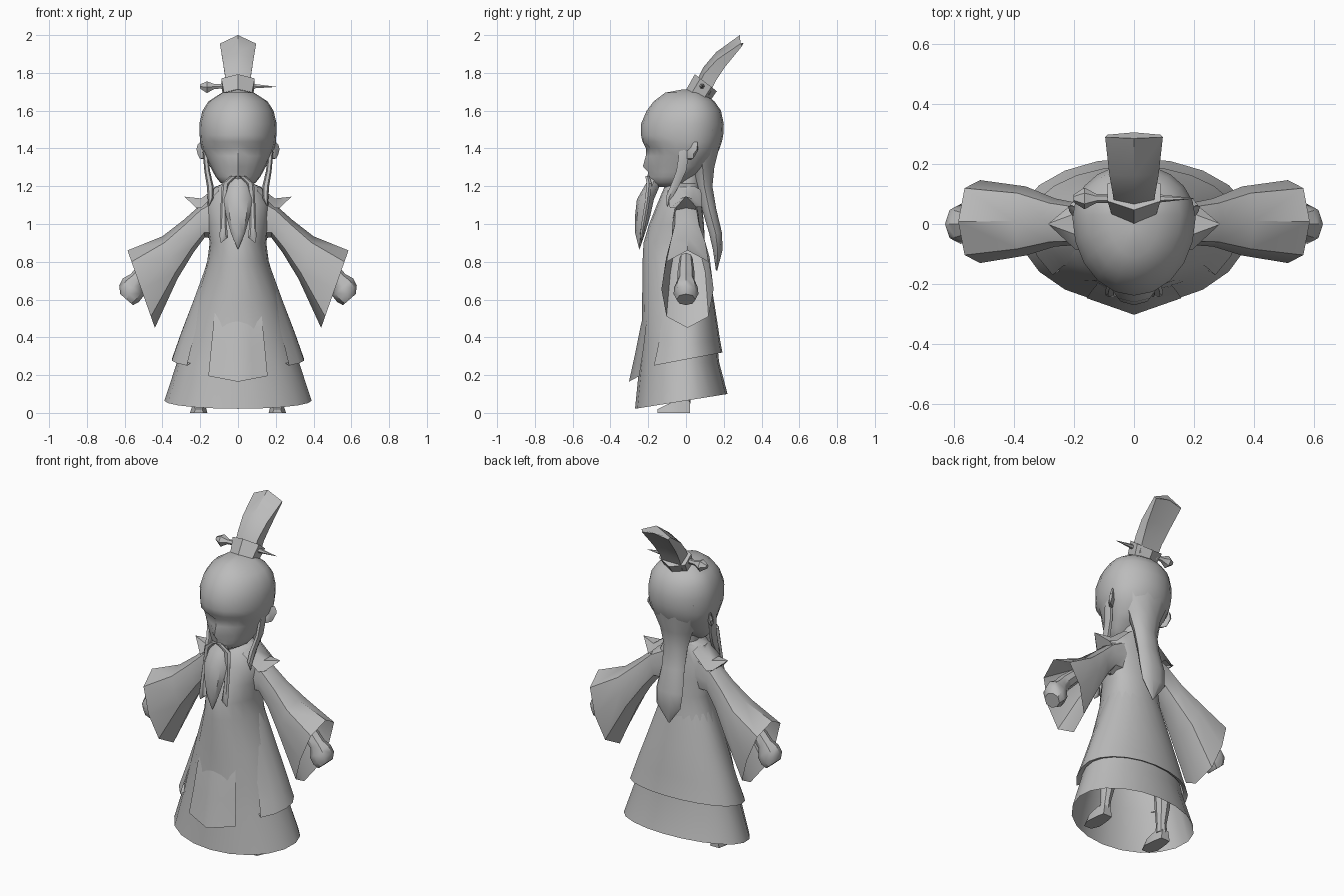
import bpy, bmesh, math
from mathutils import Vector as V

stone = bpy.data.materials.new("plain grey")
stone.diffuse_color = (0.5, 0.5, 0.5, 1)


def loft(name, rings, closed=True, caps=(True, True), mirror=False):
    """Skin a list of equal-length point rings into one object."""
    bm = bmesh.new()
    rows = [[bm.verts.new(p) for p in r] for r in rings]
    n = len(rows[0])
    for a, b in zip(rows, rows[1:]):
        for i in range(n if closed else n - 1):
            j = (i + 1) % n
            bm.faces.new((a[i], a[j], b[j], b[i]))
    if closed and caps[0]:
        bm.faces.new(rows[0])
    if closed and caps[1]:
        bm.faces.new(rows[-1])
    bmesh.ops.remove_doubles(bm, verts=bm.verts[:], dist=0.0015)
    bmesh.ops.recalc_face_normals(bm, faces=bm.faces[:])
    me = bpy.data.meshes.new(name)
    bm.to_mesh(me)
    bm.free()
    me.materials.append(stone)
    ob = bpy.data.objects.new(name, me)
    bpy.context.collection.objects.link(ob)
    if mirror:
        ob.modifiers.new("mirror", 'MIRROR').use_mirror_merge = False
    return ob


def ring(c, u, v, n, box=1.0):
    """Ellipse around c with half axes u and v; box below 1 squares the v side."""
    c, u, v = V(c), V(u), V(v)
    out = []
    for k in range(n):
        s = math.sin(k * math.tau / n)
        out.append(c + u * math.cos(k * math.tau / n) + v * math.copysign(abs(s) ** box, s))
    return out


def strand(name, pts, n=6, mirror=False):
    """Tube of level rings: x, y, z, half width, half depth."""
    return loft(name, [ring((x, y, z), (a, 0, 0), (0, b, 0), n) for x, y, z, a, b in pts], mirror=mirror)


def girth(z, hw, yf, yb, yc=0.0, slope=0.0, n=20, t0=0, t1=360):
    """Body ring, starting at the front, with separate front and back depth."""
    out = []
    for k in range(n):
        t = math.radians(t0 + (t1 - t0) * k / (n if t1 - t0 == 360 else n - 1))
        c = math.cos(t)
        y = yc - c * ((yc - yf) if c > 0 else (yb - yc))
        out.append(V((hw * math.sin(t), y, z + slope * y)))
    return out


# robe with neck, open at the hem
loft("robe", [girth(*r) for r in (
    (1.30, .07, -.07, .08), (1.215, .075, -.08, .075), (1.195, .125, -.115, .07),
    (1.10, .17, -.155, .085), (1.0, .165, -.195, .095), (.9, .15, -.225, .10),
    (.8, .163, -.23, .11), (.6, .228, -.232, .14), (.4, .288, -.235, .162),
    (.27, .322, -.245, .175), (.065, .39, -.27, .22, 0, .16))], caps=(True, False))

# overskirt wrapping the sides and back, front edges tucked into the robe higher up
loft("overskirt", [girth(*r, 0, s, 17, 50, 310) for *r, s in (
    (.82, .155, -.18, .105, 0), (.6, .236, -.205, .146, .05), (.42, .305, -.215, .172, .12),
    (.36, .326, -.235, .18, .15), (.283, .353, -.265, .193, .19), (.295, .322, -.24, .175, .19))],
     closed=False)

# front apron flap, emerging from the robe
loft("apron", [[V((x * w, y + abs(x) * d, z + abs(x) * .03)) for x in (-1, -.5, 0, .5, 1)]
               for z, w, y, d in ((.56, .115, -.215, .03), (.46, .128, -.24, .033),
                                  (.32, .142, -.268, .045), (.165, .157, -.302, .055))], closed=False)

# pointed shoulder flaps shaped like a shallow tent
loft("shoulder_flap", [
    [V((.10, -.10, 1.175)), V((.11, -.045, 1.20)), V((.11, .045, 1.20)), V((.10, .08, 1.18))],
    [V((.195, -.085, 1.085)), V((.195, -.035, 1.135)), V((.195, .035, 1.135)), V((.195, .085, 1.09))],
    [V((.22, -.055, 1.085)), V((.284, -.002, 1.145)), V((.284, .002, 1.145)), V((.22, .055, 1.09))],
    [V((.19, -.05, 1.07)), V((.21, -.01, 1.08)), V((.21, .01, 1.08)), V((.19, .05, 1.07))]],
    closed=False, mirror=True)


# wide sleeves: upper edge, lower edge, half depth, depth offset
def sleeve_ring(top, low, b, oy):
    t, l = V((top[0], 0, top[1])), V((low[0], 0, low[1]))
    return ring((t + l) / 2 + V((0, oy, 0)), (t - l) / 2, (0, b, 0), 8, .62)


loft("sleeve", [sleeve_ring(*r) for r in (
    ((.10, 1.16), (.12, .92), .07, 0), ((.20, 1.10), (.175, .93), .07, 0),
    ((.29, 1.02), (.235, .85), .08, .005), ((.40, .935), (.32, .71), .115, .01),
    ((.585, .86), (.44, .45), .138, .008))], caps=(True, False), mirror=True)


# forearm and fist
def limb_ring(x, z, r, b):
    return ring((x, 0, z), (r * .75, 0, r * .66), (0, b, 0), 8)


loft("hand", [limb_ring(*r) for r in (
    (.42, .82, .04, .035), (.50, .745, .045, .045), (.535, .705, .045, .045),
    (.555, .665, .072, .062), (.578, .63, .068, .066), (.59, .60, .045, .05))], mirror=True)

# legs and shoes
strand("leg", [(.19, .02, .30, .05, .05), (.195, .01, .2, .042, .042),
               (.20, -.005, .10, .028, .03), (.205, -.01, .05, .032, .035)], 8, True)
loft("shoe", [[V((.208 + sx * w, y, z)) for sx, z in ((-1, 0), (1, 0), (.7, h), (-.7, h))]
              for y, w, h in ((.022, .03, .06), (-.03, .04, .07), (-.10, .046, .045), (-.15, .025, .02))],
     mirror=True)

# head: height, half width, face, back, nose push, eye push
rings = []
for z, hw, yf, yb, nose, eye in (
        (1.712, .01, -.02, .02, 0, 0), (1.695, .085, -.11, .09, 0, 0), (1.65, .155, -.17, .15, 0, 0),
        (1.60, .188, -.208, .185, 0, 0), (1.53, .205, -.238, .20, 0, 0), (1.47, .203, -.238, .197, 0, 0),
        (1.435, .20, -.23, .19, 0, -.005), (1.40, .192, -.212, .178, 0, .015),
        (1.36, .175, -.205, .16, -.008, .006), (1.305, .148, -.198, .12, -.03, 0),
        (1.275, .132, -.192, .08, -.008, 0), (1.25, .118, -.19, .04, -.015, 0),
        (1.22, .095, -.182, .0, -.006, 0), (1.195, .05, -.15, -.06, 0, 0)):
    r = girth(z, hw, yf, yb, min(.03, (yf + yb) / 2 + .04))
    r[0].y += nose
    for k in (1, 2, 18, 19):
        r[k].y += eye
    rings.append(r)
loft("head", rings)

# ears
loft("ear", [ring((x, y, z), (.012, a * .45, 0), (0, .012, b), 6) for x, y, z, a, b in (
    (.165, .02, 1.375, .05, .04), (.196, .035, 1.39, .065, .05), (.208, .042, 1.395, .035, .028))], mirror=True)

# long hair flowing out of the back of the head
strand("back_hair", [(0, .07, 1.50, .185, .12), (0, .08, 1.40, .155, .10), (0, .088, 1.30, .105, .065),
                     (0, .097, 1.20, .078, .045), (0, .122, 1.08, .075, .04), (0, .157, .95, .088, .036),
                     (0, .168, .86, .08, .026), (0, .162, .755, .004, .004)], 10)

# side locks, moustache and beard
strand("side_lock", [(.17, .0, 1.44, .006, .015), (.173, -.01, 1.38, .014, .03), (.163, -.025, 1.28, .015, .03),
                     (.147, -.06, 1.20, .018, .026), (.145, -.09, 1.14, .016, .02),
                     (.155, -.10, 1.09, .001, .001)], 6, True)
strand("moustache", [(.02, -.205, 1.255, .018, .012), (.065, -.195, 1.215, .02, .016),
                     (.075, -.205, 1.12, .016, .014), (.078, -.225, 1.0, .018, .013),
                     (.075, -.235, .93, .022, .01), (.09, -.235, .90, .001, .001)], 6, True)
strand("beard", [(0, -.165, 1.245, .035, .03), (0, -.18, 1.20, .07, .04), (0, -.215, 1.13, .076, .045),
                 (0, -.23, 1.04, .062, .04), (0, -.243, .95, .037, .026), (0, -.247, .865, .001, .001)], 8)

# topknot band, tilted backward
loft("topknot_band", [ring((0, y, z), (0, -dy, dz), (w, 0, 0), 6) for y, z, dy, dz, w in (
    (.06, 1.675, .06, .035, .085), (.105, 1.748, .058, .045, .102), (.105, 1.748, .045, .035, .075))])

# tall crown plate: front ridge, back ridge, half width, corner drop
plate = []
for fy, fz, by, bz, w, d in ((.06, 1.765, .13, 1.70, .065, .03), (.092, 1.83, .165, 1.775, .07, .035),
                             (.16, 1.91, .215, 1.85, .082, .04), (.285, 2.0, .305, 1.96, .096, .045)):
    f, b = V((0, fy, fz)), V((0, by, bz))
    front, back = f + V((w, .004, -d)), b + V((w * .93, -.008, -.018))
    flip = lambda p: V((-p.x, p.y, p.z))
    plate.append([f, front, back, b, flip(back), flip(front)])
loft("crown", plate)

# hairpin with a knob on one end and a spike on the other
loft("hairpin", [ring((x, .085, z), (0, r, 0), (0, 0, r), 6) for x, z, r in (
    (-.202, 1.728, .012), (-.165, 1.724, .036), (-.125, 1.728, .015),
    (-.08, 1.73, .015), (.08, 1.73, .014), (.2, 1.726, .001))])

# smooth shading with sharp creases
for ob in bpy.context.scene.objects:
    ob.select_set(True)
    bpy.context.view_layer.objects.active = ob
bpy.ops.object.shade_smooth_by_angle(angle=math.radians(42))
